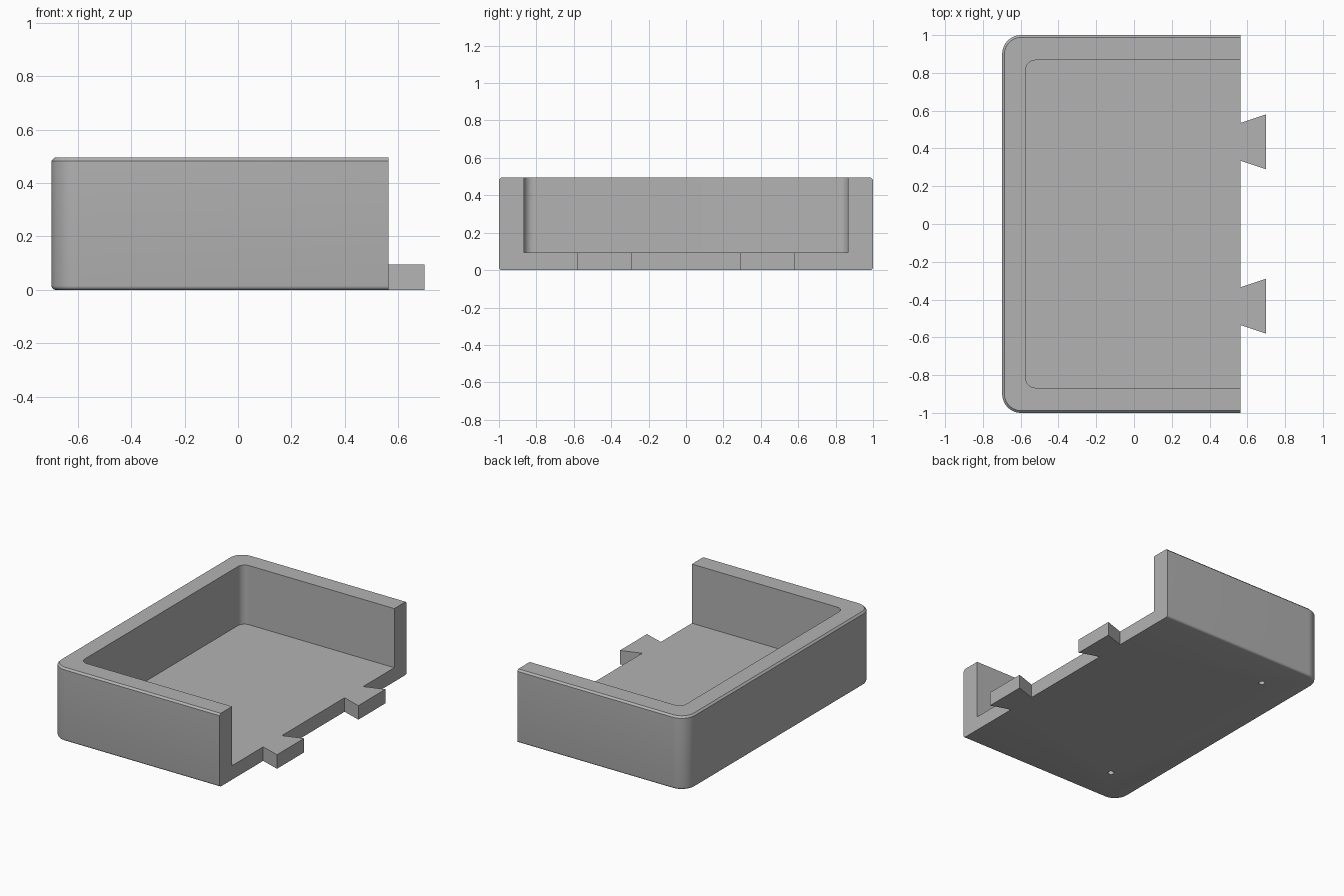
import bpy, bmesh, math

if "Cube" in bpy.data.objects:
    bpy.data.objects.remove(bpy.data.objects["Cube"])

grey = bpy.data.materials.new("plain grey")
grey.diffuse_color = (0.45, 0.45, 0.45, 1)
grey.use_nodes = True
grey.node_tree.nodes["Principled BSDF"].inputs["Base Color"].default_value = grey.diffuse_color

LEFT, END, HALF, HEIGHT = -0.698, 0.563, 1.0, 0.495
FLOOR, TAB_END = 0.095, 0.698


def u_outline(left, right, half, radius, steps=12):
    """Rectangle in plan with its two left corners rounded, counterclockwise."""
    pts = [(right, -half), (right, half)]
    for sy, start in ((1, 90), (-1, 180)):
        for i in range(steps + 1):
            a = math.radians(start + 90 * i / steps)
            pts.append((left + radius + radius * math.cos(a),
                        sy * (half - radius) + radius * math.sin(a)))
    return pts


def loft(name, layers):
    """Closed solid through (outline, z) layers."""
    bm = bmesh.new()
    rings = [[bm.verts.new((x, y, z)) for x, y in pts] for pts, z in layers]
    for low, high in zip(rings, rings[1:]):
        n = len(low)
        for i in range(n):
            j = (i + 1) % n
            bm.faces.new((low[i], low[j], high[j], high[i]))
    bm.faces.new(rings[0][::-1])
    bm.faces.new(rings[-1])
    bmesh.ops.recalc_face_normals(bm, faces=bm.faces)
    mesh = bpy.data.meshes.new(name)
    bm.to_mesh(mesh)
    bm.free()
    mesh.materials.append(grey)
    obj = bpy.data.objects.new(name, mesh)
    bpy.context.collection.objects.link(obj)
    return obj


def combine(target, other, operation):
    """Apply a boolean and remove the helper."""
    bpy.context.view_layer.objects.active = target
    mod = target.modifiers.new("combine", 'BOOLEAN')
    mod.object, mod.operation, mod.solver = other, operation, 'EXACT'
    bpy.ops.object.modifier_apply(modifier=mod.name)
    bpy.data.objects.remove(other)


def outer(inset):
    return u_outline(LEFT + inset, END, HALF - inset, 0.1 - inset)


# Outer block: rounded bottom edge, chamfered top edge
R, C = 0.015, 0.012
layers = []
for i in range(5):
    a = math.radians(90 * i / 4)
    layers.append((outer(R * (1 - math.sin(a))), R * (1 - math.cos(a))))
layers += [(outer(0), HEIGHT - C), (outer(C), HEIGHT)]
tray = loft("open_tray", layers)

# Dovetail tabs on the open end
for s in (1, -1):
    plan = [(0.5, 0.335), (END, 0.335), (TAB_END, 0.29),
            (TAB_END, 0.58), (END, 0.535), (0.5, 0.535)]
    plan = [(x, s * y) for x, y in plan]
    combine(tray, loft("dovetail_tab", [(plan, 0), (plan, 0.2)]), 'UNION')

# Cavity, which also trims the tabs to floor height
inside = u_outline(-0.573, 0.9, 0.867, 0.05)
combine(tray, loft("cavity_cutter", [(inside, FLOOR), (inside, 0.7)]), 'DIFFERENCE')

# Small blind holes underneath
for s in (1, -1):
    ring = [(-0.43 + 0.02 * math.cos(math.tau * i / 20),
             s * 0.74 + 0.02 * math.sin(math.tau * i / 20)) for i in range(20)]
    combine(tray, loft("hole_cutter", [(ring, -0.05), (ring, 0.05)]), 'DIFFERENCE')

# Smooth the rounded corners, keep the edges crisp
bpy.ops.object.select_all(action='DESELECT')
tray.select_set(True)
bpy.context.view_layer.objects.active = tray
bpy.ops.object.shade_smooth_by_angle(angle=math.radians(30))
